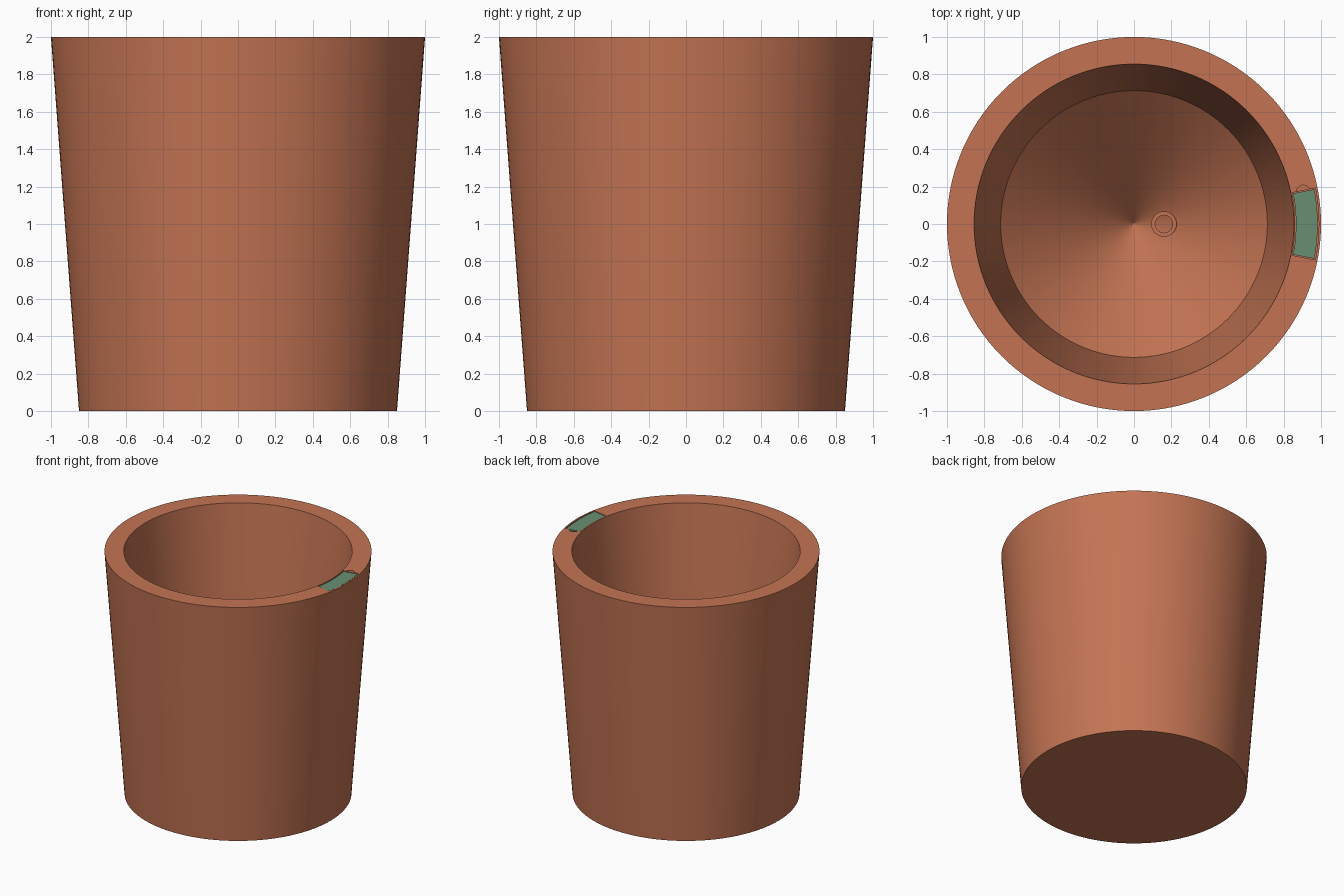
import bpy, bmesh
from math import sin, cos, radians, tau

cube = bpy.data.objects.get("Cube")
if cube:
    bpy.data.objects.remove(cube, do_unlink=True)


def material(name, rgb):
    m = bpy.data.materials.new(name)
    m.use_nodes = True
    m.diffuse_color = (*rgb, 1)
    m.node_tree.nodes["Principled BSDF"].inputs["Base Color"].default_value = (*rgb, 1)
    return m


terracotta = material("terracotta", (0.55, 0.175, 0.087))
green = material("sage green", (0.14, 0.275, 0.17))


def finish(bm, name, mat):
    bmesh.ops.recalc_face_normals(bm, faces=bm.faces)
    me = bpy.data.meshes.new(name)
    bm.to_mesh(me)
    bm.free()
    me.materials.append(mat)
    ob = bpy.data.objects.new(name, me)
    bpy.context.collection.objects.link(ob)
    return ob


def lathe(name, profile, mat, steps, closed=False):
    """Spin an (r, z) profile around the z axis."""
    bm = bmesh.new()
    vs = [bm.verts.new((r, 0, z)) for r, z in profile]
    es = [bm.edges.new(p) for p in zip(vs, vs[1:])]
    if closed:
        es.append(bm.edges.new((vs[-1], vs[0])))
    bmesh.ops.spin(bm, geom=vs + es, cent=(0, 0, 0), axis=(0, 0, 1),
                   angle=tau, steps=steps, use_duplicate=False)
    bmesh.ops.remove_doubles(bm, verts=bm.verts, dist=0.0001)
    return finish(bm, name, mat)


def arc_block(name, r0, r1, half_angle, z0, z1, mat, steps=12):
    """Solid block that follows the curve of the rim, centred on +x."""
    bm = bmesh.new()
    angles = [radians(half_angle) * (2 * i / steps - 1) for i in range(steps + 1)]
    outline = [(r1, a) for a in angles] + [(r0, a) for a in reversed(angles)]
    face = bm.faces.new([bm.verts.new((r * cos(a), r * sin(a), z0)) for r, a in outline])
    top = bmesh.ops.extrude_face_region(bm, geom=[face])["geom"]
    bmesh.ops.translate(bm, vec=(0, 0, z1 - z0),
                        verts=[g for g in top if isinstance(g, bmesh.types.BMVert)])
    return finish(bm, name, mat)


def cut(target, cutter):
    cutter.hide_render = True
    cutter.hide_viewport = True
    mod = target.modifiers.new(cutter.name, 'BOOLEAN')
    mod.operation = 'DIFFERENCE'
    mod.solver = 'EXACT'
    mod.object = cutter
    return mod


def apply_cuts(ob):
    bpy.context.view_layer.update()
    graph = bpy.context.evaluated_depsgraph_get()
    me = bpy.data.meshes.new_from_object(ob.evaluated_get(graph))
    cutters = [m.object for m in ob.modifiers]
    ob.modifiers.clear()
    ob.data = me
    for c in cutters:
        bpy.data.objects.remove(c, do_unlink=True)


# Tapered pot with a funnel-shaped floor
pot = lathe("pot", [(0, 0), (0.85, 0), (1, 2), (0.855, 2), (0.713, 0.82),
                    (0.008, 0.128), (0, 0.12)], terracotta, 128)

# Slot in the rim and the finger notch beside it
slot = arc_block("slot_cutter", 0.862, 0.988, 11.2, 1.9, 2.1, terracotta)
notch = lathe("notch_cutter", [(0, 1.95), (0.036, 1.95), (0.036, 2.1), (0, 2.1)], terracotta, 32)
notch.location = (0.905, 0.172, 0)
for cutter in (slot, notch):
    cut(pot, cutter)
apply_cuts(pot)

# Cap filling the slot
cap = arc_block("rim_cap", 0.866, 0.982, 10.9, 1.9, 1.997, green)

# Small drain pipe rising from the funnel
pipe = lathe("drain_pipe", [(0.047, 0.1), (0.068, 0.1), (0.068, 0.36), (0.047, 0.36)],
             terracotta, 32, closed=True)
pipe.location = (0.16, 0, 0)

# Smooth the round walls and keep the rims sharp
bpy.ops.object.select_all(action='DESELECT')
for ob in (pot, cap, pipe):
    ob.select_set(True)
bpy.context.view_layer.objects.active = pot
bpy.ops.object.shade_smooth_by_angle(angle=radians(25))
